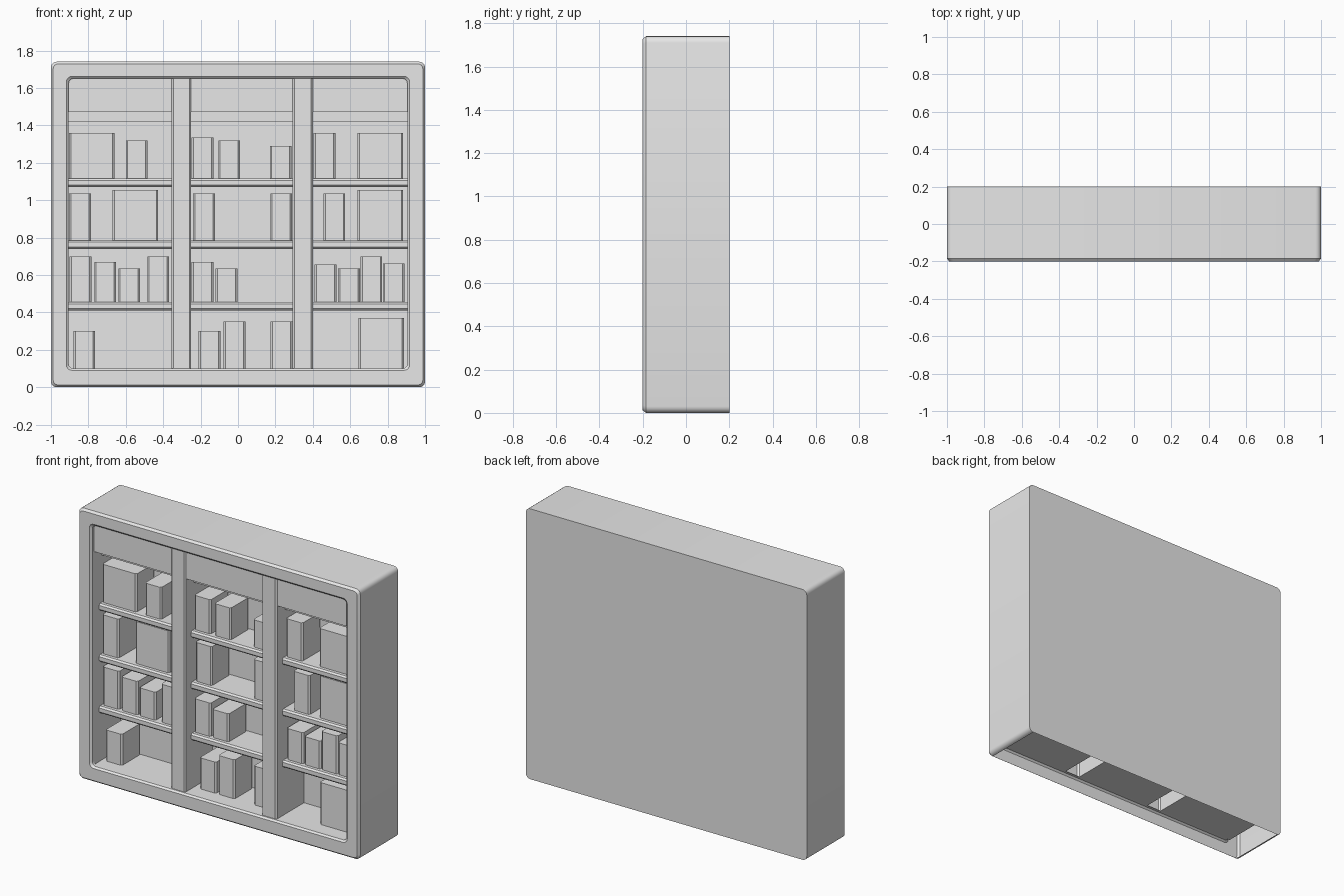
import bpy, bmesh, math
from mathutils import Vector

if "Cube" in bpy.data.objects:
    bpy.data.objects.remove(bpy.data.objects["Cube"], do_unlink=True)

grey = bpy.data.materials.new("light_grey")
grey.use_nodes = True
grey.diffuse_color = (0.8, 0.8, 0.8, 1)
grey.node_tree.nodes["Principled BSDF"].inputs["Base Color"].default_value = (0.8, 0.8, 0.8, 1)

HEIGHT, FRONT, LIP, BACK = 1.74, -0.2, -0.17, 0.1
FLOOR, CEILING, INNER = 0.1, 1.65, 0.905
X, Z = Vector((1, 0, 0)), Vector((0, 0, 1))


def finish(name, bm, smooth=False):
    mesh = bpy.data.meshes.new(name)
    bm.to_mesh(mesh)
    bm.free()
    obj = bpy.data.objects.new(name, mesh)
    bpy.context.collection.objects.link(obj)
    mesh.materials.append(grey)
    if smooth:
        bpy.ops.object.select_all(action='DESELECT')
        obj.select_set(True)
        bpy.context.view_layer.objects.active = obj
        bpy.ops.object.shade_smooth_by_angle(angle=math.radians(30))
    return obj


def sweep(name, points, offset, solid=False):
    """Sweep a profile along a straight offset, as an open sheet or a capped solid."""
    bm = bmesh.new()
    start = [bm.verts.new(p) for p in points]
    end = [bm.verts.new(Vector(p) + offset) for p in points]
    n = len(points)
    for i in range(n if solid else n - 1):
        j = (i + 1) % n
        bm.faces.new((start[i], start[j], end[j], end[i]))
    if solid:
        bm.faces.new(start)
        bm.faces.new(end)
        bmesh.ops.recalc_face_normals(bm, faces=bm.faces)
    return finish(name, bm)


def rounded_ring(bm, half, low, high, radius, y, steps=4):
    """Ring of vertices round a rounded rectangle that faces the front."""
    corners = [(half, high), (-half, high), (-half, low), (half, low)]
    ring = []
    for k, (cx, cz) in enumerate(corners):
        cx -= math.copysign(radius, cx)
        cz += radius if k > 1 else -radius
        for s in range(steps + 1):
            a = math.radians(90) * (k + s / steps)
            ring.append(bm.verts.new((cx + radius * math.cos(a), y, cz + radius * math.sin(a))))
    return ring


# Outer case: back, sides, top, chamfered front frame and inner lip, open below
bm = bmesh.new()
rings = [rounded_ring(bm, *r) for r in (
    (1, 0, HEIGHT, 0.03, 0.2),
    (1, 0, HEIGHT, 0.03, FRONT + 0.015),
    (0.988, 0.012, HEIGHT - 0.012, 0.025, FRONT),
    (0.918, 0.09, 1.662, 0.03, FRONT),
    (INNER, FLOOR, CEILING, 0.025, FRONT + 0.012),
    (INNER, FLOOR, CEILING, 0.025, LIP))]
for a, b in zip(rings, rings[1:]):
    for i in range(len(a)):
        j = (i + 1) % len(a)
        bm.faces.new((a[i], a[j], b[j], b[i]))
bm.faces.new(rings[0])
bmesh.ops.recalc_face_normals(bm, faces=bm.faces)
underside = [f for f in bm.faces if all(v.co.z < 0.0001 for v in f.verts)]
bmesh.ops.delete(bm, geom=underside, context='FACES_ONLY')
finish("case", bm, smooth=True)

# End walls of the inner cavity
sweep("right_wall", [(-INNER, LIP, FLOOR), (-INNER, BACK, FLOOR)], Z * (CEILING - FLOOR))
sweep("left_wall", [(INNER, BACK, FLOOR), (INNER, LIP, FLOOR)], Z * (CEILING - FLOOR))

# Hollow dividers with chamfered front edges
dividers = [(-0.355, -0.25), (0.292, 0.4)]
c = 0.01
for a, b in dividers:
    outline = [(a, BACK), (a, LIP), (a + c, LIP - c), (b - c, LIP - c), (b, LIP), (b, BACK)]
    sweep("divider", [(x, y, FLOOR) for x, y in outline], Z * (CEILING - FLOOR))

# Bays: stepped header, ceiling, back panel and floor, each with three shelves
bays = [(-INNER, -0.355), (-0.25, 0.292), (0.4, INNER)]
bay_profile = [(LIP, CEILING), (LIP, 1.47), (-0.095, 1.47), (-0.095, 1.42),
               (BACK, 1.42), (BACK, FLOOR), (LIP, FLOOR)]
shelf_tops = [1.115, 0.785, 0.455]
for a, b in bays:
    sweep("bay_lining", [(a, y, z) for y, z in bay_profile], X * (b - a))
    for top in shelf_tops:
        low = top - 0.045
        edge = [(BACK, top), (-0.11, top), (-0.12, top - c), (-0.12, low + c), (-0.11, low), (BACK, low)]
        sweep("shelf", [(a, y, z) for y, z in edge], X * (b - a), solid=True)


def carton(x, base, height, width):
    """Box with chamfered upright edges, standing on a shelf."""
    e, y0, y1 = 0.01, -0.09, BACK - 0.002
    x1 = x + width
    outline = [(x + e, y0), (x1 - e, y0), (x1, y0 + e), (x1, y1 - e),
               (x1 - e, y1), (x + e, y1), (x, y1 - e), (x, y0 + e)]
    sweep("carton", [(px, py, base) for px, py in outline], Z * height, solid=True)


# Cartons per shelf: left edge and height
NARROW, WIDE = 0.116, 0.243
narrow = {
    1.115: [(-0.6, 0.205), (-0.248, 0.22), (-0.105, 0.205), (0.17, 0.175), (0.405, 0.245)],
    0.785: [(-0.903, 0.25), (-0.24, 0.25), (0.173, 0.25), (0.457, 0.25)],
    0.455: [(-0.9, 0.245), (-0.768, 0.215), (-0.64, 0.18), (-0.485, 0.245),
            (-0.248, 0.215), (-0.12, 0.18), (0.41, 0.2), (0.535, 0.18),
            (0.655, 0.245), (0.774, 0.205)],
    FLOOR: [(-0.88, 0.2), (-0.21, 0.2), (-0.077, 0.25), (0.175, 0.25)],
}
wide = {
    1.115: [(-0.903, 0.245), (0.64, 0.245)],
    0.785: [(-0.67, 0.27), (0.64, 0.27)],
    FLOOR: [(0.645, 0.27)],
}
for table, width in ((narrow, NARROW), (wide, WIDE)):
    for base, row in table.items():
        for x, height in row:
            carton(x, base, height, width)
